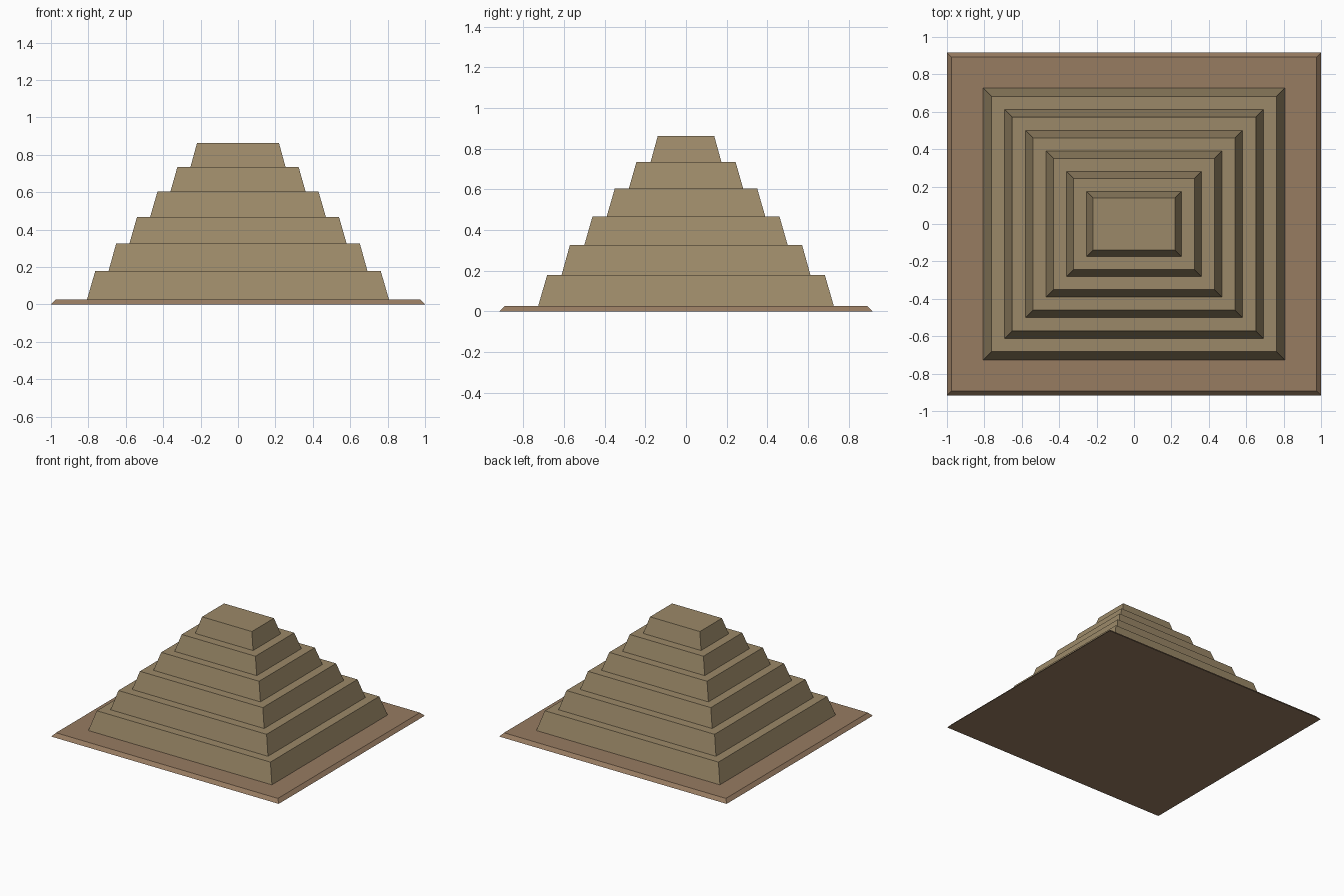
import bpy, bmesh

if "Cube" in bpy.data.objects:
    bpy.data.objects.remove(bpy.data.objects["Cube"])


def material(name, rgb):
    m = bpy.data.materials.new(name)
    m.diffuse_color = (*rgb, 1)
    m.use_nodes = True
    m.node_tree.nodes["Principled BSDF"].inputs["Base Color"].default_value = m.diffuse_color
    return m


def frustum(name, z0, z1, bottom, top, mat):
    """Rectangular block with battered sides, given half sizes (x, y)."""
    bm = bmesh.new()
    bmesh.ops.create_cube(bm, size=2)
    for v in bm.verts:
        hx, hy = top if v.co.z > 0 else bottom
        v.co = (v.co.x * hx, v.co.y * hy, z1 if v.co.z > 0 else z0)
    mesh = bpy.data.meshes.new(name)
    bm.to_mesh(mesh)
    bm.free()
    mesh.materials.append(mat)
    obj = bpy.data.objects.new(name, mesh)
    bpy.context.collection.objects.link(obj)
    return obj


stone = material("stone", (0.33, 0.25, 0.14))
earth = material("earth", (0.31, 0.20, 0.12))

# Low ground plinth
frustum("plinth", 0, 0.027, (1.0, 0.917), (0.975, 0.892), earth)

# Six stepped tiers: top height, bottom half size, top half size
tiers = [
    (0.179, (0.807, 0.727), (0.763, 0.683)),
    (0.327, (0.692, 0.612), (0.651, 0.571)),
    (0.467, (0.580, 0.500), (0.540, 0.460)),
    (0.605, (0.470, 0.390), (0.430, 0.350)),
    (0.735, (0.361, 0.281), (0.324, 0.244)),
    (0.863, (0.254, 0.174), (0.219, 0.139)),
]
z = 0.027
for i, (top_z, bottom, top) in enumerate(tiers, 1):
    frustum(f"tier_{i}", z, top_z, bottom, top, stone)
    z = top_z
